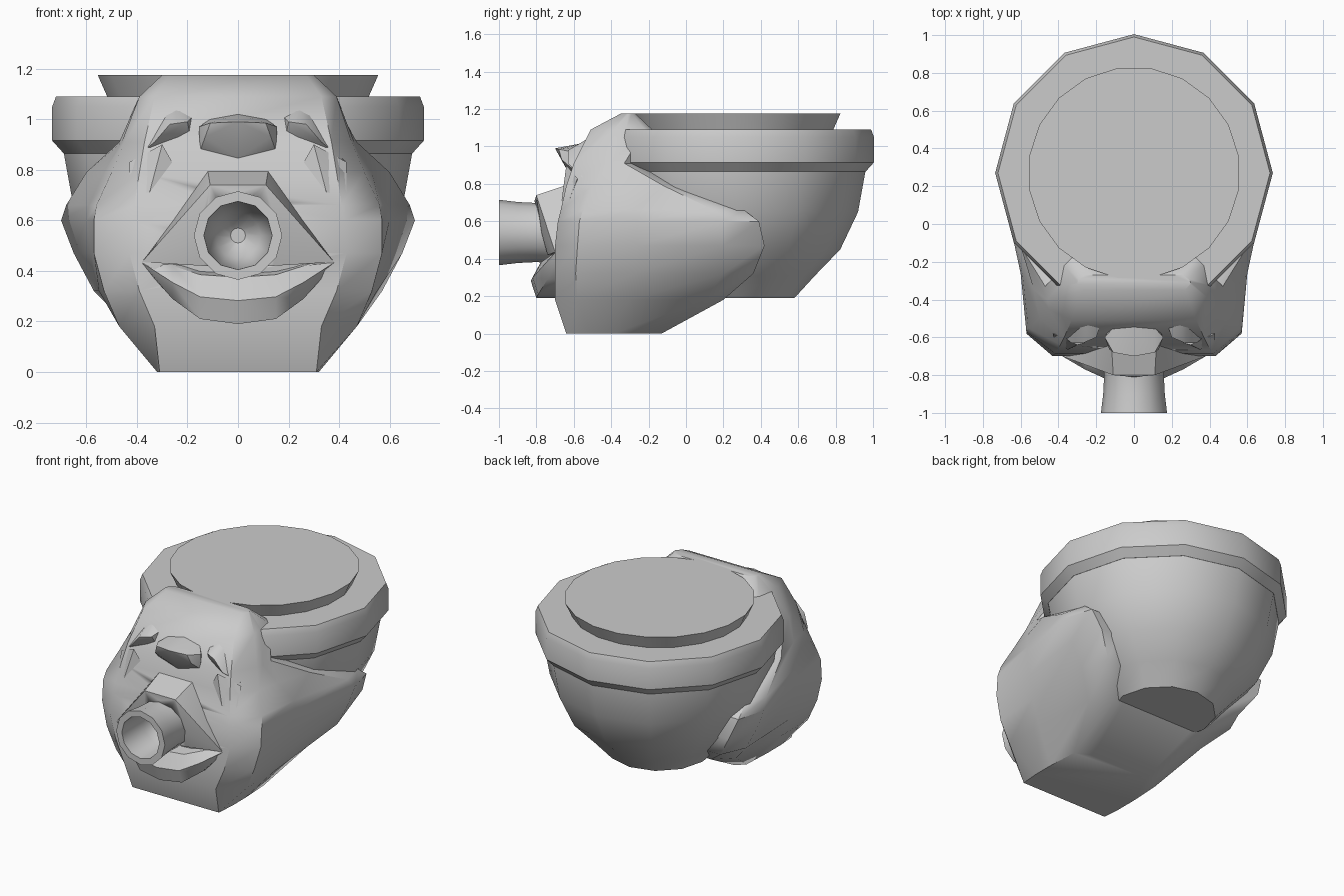
import bpy, bmesh, math
from mathutils import Matrix, Vector

if "Cube" in bpy.data.objects:
    bpy.data.objects.remove(bpy.data.objects["Cube"])


def finish(name, bm, angle=35):
    bmesh.ops.remove_doubles(bm, verts=bm.verts, dist=1e-4)
    bmesh.ops.recalc_face_normals(bm, faces=bm.faces)
    me = bpy.data.meshes.new(name)
    bm.to_mesh(me)
    bm.free()
    ob = bpy.data.objects.new(name, me)
    bpy.context.collection.objects.link(ob)
    bpy.ops.object.select_all(action='DESELECT')
    ob.select_set(True)
    bpy.context.view_layer.objects.active = ob
    bpy.ops.object.shade_smooth_by_angle(angle=math.radians(angle))
    return ob


def loft(bm, rings, caps=True):
    vs = [[bm.verts.new(p) for p in r] for r in rings]
    n = len(vs[0])
    for a, b in zip(vs, vs[1:]):
        for i in range(n):
            j = (i + 1) % n
            bm.faces.new((a[i], a[j], b[j], b[i]))
    if caps:
        bm.faces.new(vs[0])
        bm.faces.new(vs[-1])


def lathe(name, profile, n, mat, phase=0.0):
    bm = bmesh.new()
    rings = []
    for r, h in profile:
        rings.append([mat @ Vector((r * math.cos(phase + 2 * math.pi * i / n),
                                    r * math.sin(phase + 2 * math.pi * i / n), h)) for i in range(n)])
    loft(bm, rings)
    return finish(name, bm)


def hull(name, points, sides=(1,), angle=35):
    bm = bmesh.new()
    for s in sides:
        vs = [bm.verts.new((s * x, y, z)) for x, y, z in points]
        res = bmesh.ops.convex_hull(bm, input=vs)
        junk = [g for g in res["geom_interior"] if isinstance(g, bmesh.types.BMVert)]
        bmesh.ops.delete(bm, geom=junk, context='VERTS')
    return finish(name, bm, angle)


def both(points):
    return points + [(-x, y, z) for x, y, z in points if x > 0]


# Bowl with rim, and the flared disc on top
centre = Matrix.Translation((0, 0.27, 0))
lathe("bowl", [(0.31, 0.19), (0.42, 0.31), (0.555, 0.45), (0.65, 0.65), (0.69, 0.87), (0.69, 0.9)], 12, centre)
lathe("rim", [(0.69, 0.865), (0.735, 0.915), (0.735, 1.05), (0.72, 1.09)], 12, centre)
lathe("top_disc", [(0.515, 1.07), (0.562, 1.175)], 20, centre, math.pi / 20)

# Face: z, front y, front half width, temple x y, side x, back x y, end x y
levels = [
    (0.00, -0.64, 0.31, 0.32, -0.52, 0.32, 0.31, -0.18, 0.26, -0.13),
    (0.18, -0.70, 0.33, 0.47, -0.58, 0.47, 0.43, 0.10, 0.32, 0.20),
    (0.32, -0.70, 0.39, 0.53, -0.59, 0.55, 0.57, 0.20, 0.50, 0.36),
    (0.47, -0.70, 0.43, 0.57, -0.58, 0.58, 0.65, 0.20, 0.60, 0.42),
    (0.60, -0.685, 0.42, 0.57, -0.57, 0.60, 0.70, 0.20, 0.65, 0.39),
    (0.66, -0.67, 0.41, 0.56, -0.55, 0.59, 0.68, 0.15, 0.64, 0.31),
    (0.79, -0.64, 0.39, 0.50, -0.50, 0.53, 0.60, -0.12, 0.57, -0.05),
    (0.91, -0.60, 0.37, 0.45, -0.45, 0.46, 0.47, -0.33, 0.42, -0.28),
    (1.09, -0.51, 0.33, 0.39, -0.39, 0.39, 0.37, -0.22, 0.33, -0.18),
    (1.175, -0.35, 0.27, 0.30, -0.32, 0.30, 0.29, -0.29, 0.26, -0.27),
]
bm = bmesh.new()
rings = []
for z, yf, hw, sx, sy, mx, bx, by, ex, ey in levels:
    half = [(hw, yf), (sx, sy), (mx, 0.6 * sy + 0.4 * by), (bx, by), (ex, ey), (ex * 0.8, ey)]
    rings.append([(x, y, z) for x, y in half] + [(-x, y, z) for x, y in reversed(half)])
loft(bm, rings)
face = finish("face", bm, 40)

# Upper lip
upper_lip = hull("upper_lip", both([
    (0.38, -0.70, 0.435), (0.12, -0.62, 0.80), (0.11, -0.80, 0.74), (0.0, -0.81, 0.71),
    (0.17, -0.77, 0.53), (0.14, -0.74, 0.42), (0.36, -0.62, 0.44), (0.12, -0.6, 0.5)]))

# Lower lip: crescent of sections tapering to the mouth corners
half = [(0.38, 0.44, 0.425, -0.70), (0.26, 0.42, 0.29, -0.77), (0.15, 0.385, 0.21, -0.82)]
secs = [(-x, t, b, d) for x, t, b, d in half] + [(0, 0.375, 0.19, -0.83)] + half[::-1]
bm = bmesh.new()
loft(bm, [[(x, -0.66, t + 0.02), (x, d + 0.05, t), (x, d, 0.5 * (t + b)), (x, d + 0.03, b), (x, -0.66, b)]
          for x, t, b, d in secs])
lower_lip = finish("lower_lip", bm, 45)

# Hole through the mouth, then the hollow spout
spout_axis = Matrix.Translation((0, 0, 0.54)) @ Matrix.Rotation(math.pi / 2, 4, 'X')
cutter = lathe("mouth_cutter", [(0.145, 0.54), (0.145, 1.1)], 12, spout_axis)
for ob in (face, upper_lip, lower_lip):
    m = ob.modifiers.new("hole", 'BOOLEAN')
    m.operation = 'DIFFERENCE'
    m.solver = 'EXACT'
    m.object = cutter
    bpy.context.view_layer.objects.active = ob
    bpy.ops.object.modifier_apply(modifier=m.name)
bpy.data.objects.remove(cutter)
lathe("spout", [(0.15, 0.56), (0.165, 0.7), (0.158, 0.8), (0.163, 0.9), (0.175, 1.0),
                (0.135, 1.0), (0.125, 0.8), (0.09, 0.67), (0.03, 0.62)], 12, spout_axis)

# Nose: snub, with a slanting underside
hull("nose", both([
    (0.155, -0.60, 0.97), (0.11, -0.55, 1.0), (0.0, -0.54, 1.02), (0.11, -0.68, 0.985), (0.0, -0.70, 0.99),
    (0.13, -0.665, 0.93), (0.15, -0.60, 0.875), (0.0, -0.62, 0.845), (0.1, -0.5, 0.9)]))

# Brows
hull("brows", [
    (0.18, -0.54, 1.01), (0.24, -0.52, 1.045), (0.29, -0.51, 1.03), (0.46, -0.43, 0.84),
    (0.455, -0.44, 0.79), (0.43, -0.5, 0.785), (0.19, -0.57, 0.94), (0.2, -0.60, 0.99),
    (0.27, -0.63, 0.98), (0.33, -0.63, 0.91), (0.43, -0.55, 0.83)], (1, -1))

# Eye bags below the brows
hull("eye_bags", [
    (0.26, -0.63, 0.83), (0.30, -0.64, 0.9), (0.43, -0.58, 0.83), (0.35, -0.665, 0.71),
    (0.43, -0.625, 0.71), (0.36, -0.58, 0.8)], (1, -1))
